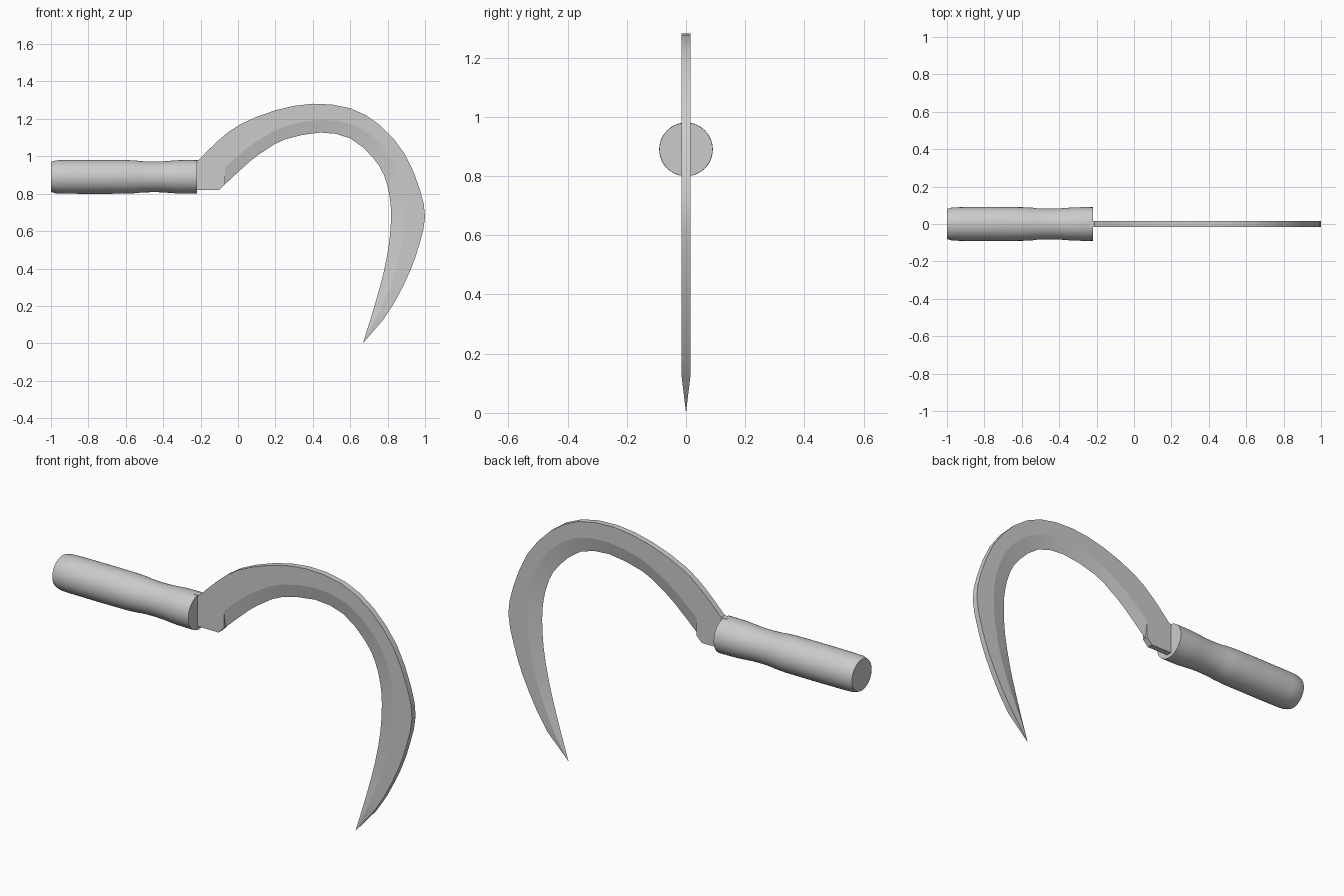
import bpy
import bmesh
from math import pi, radians
from mathutils import Matrix, Vector

if "Cube" in bpy.data.objects:
    bpy.data.objects.remove(bpy.data.objects["Cube"], do_unlink=True)

metal = bpy.data.materials.new("plain grey")
grey = (0.6, 0.6, 0.6, 1)
metal.diffuse_color = grey
metal.use_nodes = True
metal.node_tree.nodes["Principled BSDF"].inputs["Base Color"].default_value = grey


def finish(bm, name, angle):
    """Turn a bmesh into a smooth-shaded object that keeps its hard edges."""
    bmesh.ops.recalc_face_normals(bm, faces=bm.faces)
    mesh = bpy.data.meshes.new(name)
    bm.to_mesh(mesh)
    bm.free()
    obj = bpy.data.objects.new(name, mesh)
    obj.data.materials.append(metal)
    bpy.context.collection.objects.link(obj)
    bpy.ops.object.select_all(action="DESELECT")
    obj.select_set(True)
    bpy.context.view_layer.objects.active = obj
    bpy.ops.object.shade_smooth_by_angle(angle=radians(angle))
    return obj


def smooth_path(points, steps=2):
    """Catmull-Rom curve through the points."""
    pts = [Vector(p) for p in points]
    pts = [2 * pts[0] - pts[1]] + pts + [2 * pts[-1] - pts[-2]]
    path = []
    for a, b, c, d in zip(pts, pts[1:], pts[2:], pts[3:]):
        for s in range(steps):
            t = s / steps
            path.append(b + (c - a) * t / 2
                        + (2 * a - 5 * b + 4 * c - d) * t * t / 2
                        + (3 * b - a - 3 * c + d) * t ** 3 / 2)
    return path + [pts[-2]]


# Handle: turned grip lying along x, as (x, radius)
grip = [(-1, .08), (-.98, .086), (-.93, .09), (-.6, .09), (-.52, .084),
        (-.46, .082), (-.4, .083), (-.32, .089), (-.22, .09)]
bm = bmesh.new()
rings = []
for x, radius in smooth_path(grip):
    ring = bmesh.ops.create_circle(
        bm, segments=48, radius=radius,
        matrix=Matrix.Translation((x, 0, .89)) @ Matrix.Rotation(pi / 2, 4, "Y"))
    rings.append(ring["verts"])
for ra, rb in zip(rings, rings[1:]):
    for k in range(len(ra)):
        bm.faces.new((ra[k - 1], ra[k], rb[k], rb[k - 1]))
bm.faces.new(rings[0])
bm.faces.new(rings[-1])
finish(bm, "handle", 40)

# Blade: spine, bevel line and cutting edge, as (x, z) from tang to tip
spine = [(-.21, .98), (-.11, 1.08), (.01, 1.17), (.2, 1.246), (.4, 1.281),
         (.6, 1.257), (.76, 1.166), (.893, 1.01), (.973, .82), (1, .674),
         (.97, .53), (.92, .385), (.84, .225), (.775, .125)]
ridge = [(-.07, .94), (.04, 1.037), (.14, 1.105), (.25, 1.16), (.44, 1.195),
         (.625, 1.166), (.775, 1.053), (.85, .93), (.885, .81), (.893, .69),
         (.88, .545), (.845, .39), (.79, .245), (.735, .125)]
edge = [(-.07, .85), (.064, .973), (.15, 1.035), (.25, 1.09), (.44, 1.127),
        (.6, 1.096), (.72, .995), (.78, .9), (.81, .79), (.818, .69),
        (.81, .55), (.78, .385), (.74, .235), (.707, .125)]
half = .015
bm = bmesh.new()


def row(points, y):
    return [bm.verts.new((x, y, z)) for x, z in points]


cut = row(smooth_path(edge), 0)
tip = bm.verts.new((.668, 0, 0))
sides = []
for y in (-half, half):
    back = row(smooth_path(spine), y)
    bevel = row(smooth_path(ridge), y)
    base = row([(-.24, .98), (-.24, .82), (-.1, .82), (-.07, .85)], y)
    sides.append((back, bevel, base))
    # Flat cheek and ground bevel, closing on the point
    for a, b in ((back, bevel), (bevel, cut)):
        for k in range(len(a) - 1):
            bm.faces.new((a[k], a[k + 1], b[k + 1], b[k]))
        bm.faces.new((a[-1], tip, b[-1]))
    # Tang cheek and the small step where the bevel starts
    bm.faces.new([back[0]] + base + [bevel[0]])
    bm.faces.new((bevel[0], base[-1], cut[0]))
    for a, b in zip(bevel, bevel[1:]):
        bm.edges.get((a, b)).smooth = False

# Rim across the thickness, along the spine and round the tang
(back_f, _, base_f), (back_b, _, base_b) = sides
for f, b in ((back_f, back_b), ([back_f[0]] + base_f, [back_b[0]] + base_b)):
    for k in range(len(f) - 1):
        bm.faces.new((f[k], f[k + 1], b[k + 1], b[k]))
bm.faces.new((back_f[-1], tip, back_b[-1]))
bm.faces.new((base_f[-1], cut[0], base_b[-1]))
finish(bm, "blade", 30)
